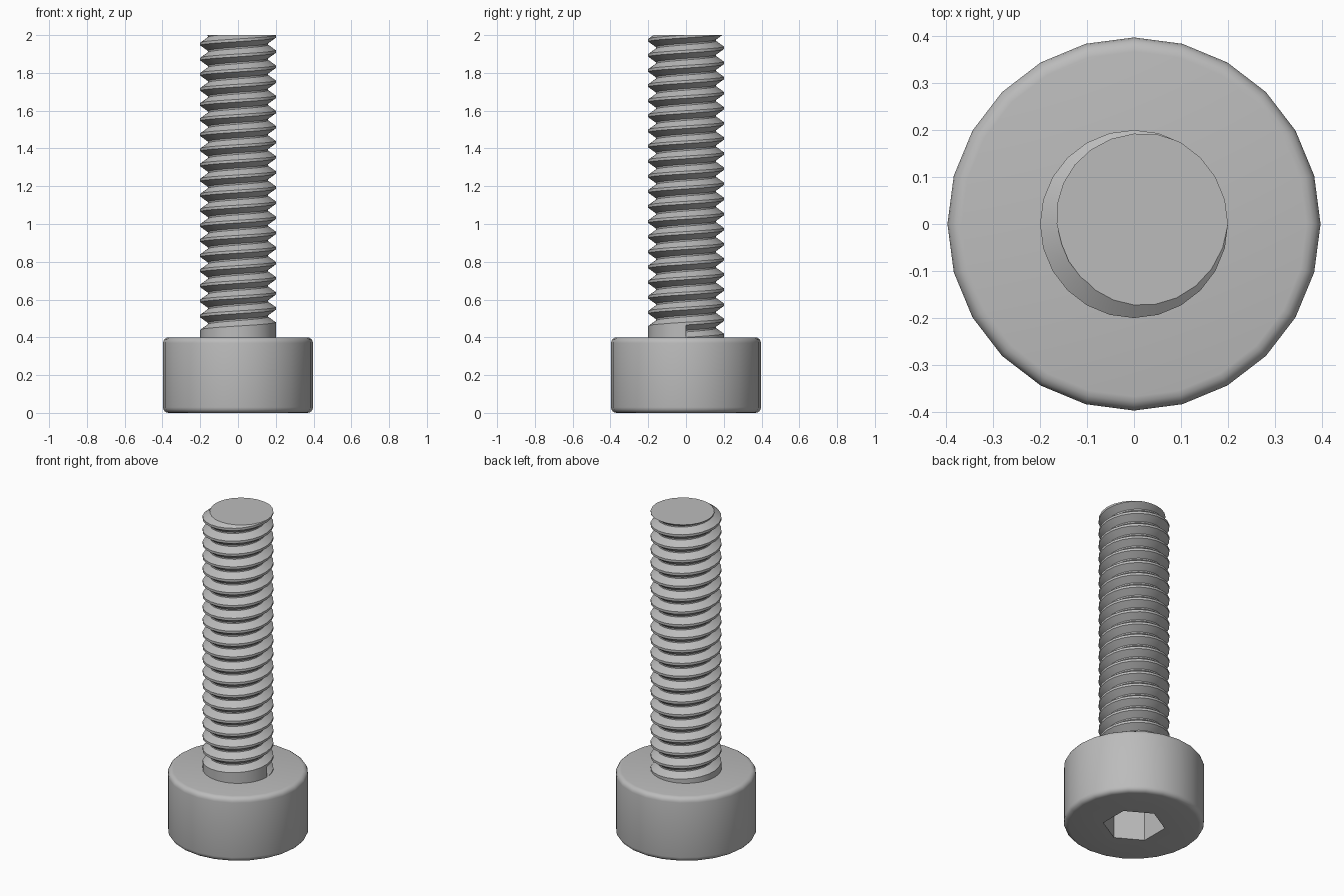
import bpy, bmesh
from math import sin, cos, pi

if "Cube" in bpy.data.objects:
    bpy.data.objects.remove(bpy.data.objects["Cube"])

SEG = 24           # sides around every round part
HEAD_R, HEAD_H = 0.397, 0.40
CREST, ROOT, PITCH, TOP = 0.20, 0.16, 0.08, 2.0

steel = bpy.data.materials.new("grey steel")
steel.use_nodes = True
colour = (0.50, 0.50, 0.50, 1)
steel.diffuse_color = colour
steel.node_tree.nodes["Principled BSDF"].inputs["Base Color"].default_value = colour


def ring_vert(bm, r, i, z, sides=SEG, turn=0.0):
    a = 2 * pi * i / sides + turn
    return bm.verts.new((r * cos(a), r * sin(a), z))


def bridge(bm, lower, upper):
    """Quads between two rows of vertices running counter-clockwise."""
    for i in range(len(lower) - 1):
        bm.faces.new((lower[i], lower[i + 1], upper[i + 1], upper[i]))


def finish(bm, name, angle):
    bmesh.ops.recalc_face_normals(bm, faces=bm.faces)
    mesh = bpy.data.meshes.new(name)
    bm.to_mesh(mesh)
    bm.free()
    ob = bpy.data.objects.new(name, mesh)
    bpy.context.collection.objects.link(ob)
    mesh.materials.append(steel)
    bpy.ops.object.select_all(action="DESELECT")
    ob.select_set(True)
    bpy.context.view_layer.objects.active = ob
    bpy.ops.object.shade_smooth_by_angle(angle=angle)
    return ob


# Head: turned cylinder with rounded rims
bm = bmesh.new()
b = 0.03
rim = [(b * (1 - cos(t * pi / 8)), b * (1 - sin(t * pi / 8))) for t in range(5)]
profile = [(HEAD_R - dr, dz) for dr, dz in reversed(rim)]
profile += [(HEAD_R - dr, HEAD_H - dz) for dr, dz in rim]
profile = [p for k, p in enumerate(profile) if k == 0 or p != profile[k - 1]]
rows = [[ring_vert(bm, r, i, z) for i in range(SEG)] for r, z in profile]
for lo, hi in zip(rows, rows[1:]):
    bridge(bm, lo + lo[:1], hi + hi[:1])
bm.faces.new(rows[-1])

# Hexagonal key socket sunk into the underside
mouth, floor = [[ring_vert(bm, 0.176, i, z, 6, pi / 6) for i in range(6)] for z in (0, 0.2)]
bridge(bm, mouth + mouth[:1], floor + floor[:1])
bm.faces.new(floor)
edges = [bm.edges.get((l[i - 1], l[i])) for l in (mouth, rows[0]) for i in range(len(l))]
bmesh.ops.triangle_fill(bm, edges=edges, use_beauty=True, normal=(0, 0, -1))
finish(bm, "head", pi / 6)

# Shank: plain collar whose top edge climbs one turn, then a right-handed thread
bm = bmesh.new()
tooth = [(0, CREST), (0.36, ROOT), (0.46, ROOT), (0.82, CREST), (1, CREST)]
turns = round((TOP - HEAD_H) / PITCH) + 1
collar = [[ring_vert(bm, CREST, i, z) for i in range(SEG + 1)] for z in (HEAD_H - 0.02,)]
collar.append([ring_vert(bm, CREST, i, HEAD_H + PITCH * i / SEG) for i in range(SEG + 1)])
bridge(bm, *collar)
thread = [[ring_vert(bm, r, i, HEAD_H + PITCH * (i / SEG + u)) for i in range(SEG * turns + 1)]
          for u, r in tooth]
for lo, hi in zip(thread, thread[1:]):
    bridge(bm, lo, hi)
bm.faces.new([row[0] for row in thread[:4]])      # step where the thread starts
bmesh.ops.remove_doubles(bm, verts=bm.verts, dist=1e-4)

# Flat cut at the tip
bmesh.ops.bisect_plane(bm, geom=bm.verts[:] + bm.edges[:] + bm.faces[:], dist=1e-5,
                       plane_co=(0, 0, TOP), plane_no=(0, 0, 1), clear_outer=True)
tip = [e for e in bm.edges if e.is_boundary and min(v.co.z for v in e.verts) > TOP - 1e-3]
bmesh.ops.contextual_create(bm, geom=tip)
finish(bm, "threaded_shank", pi / 6)
